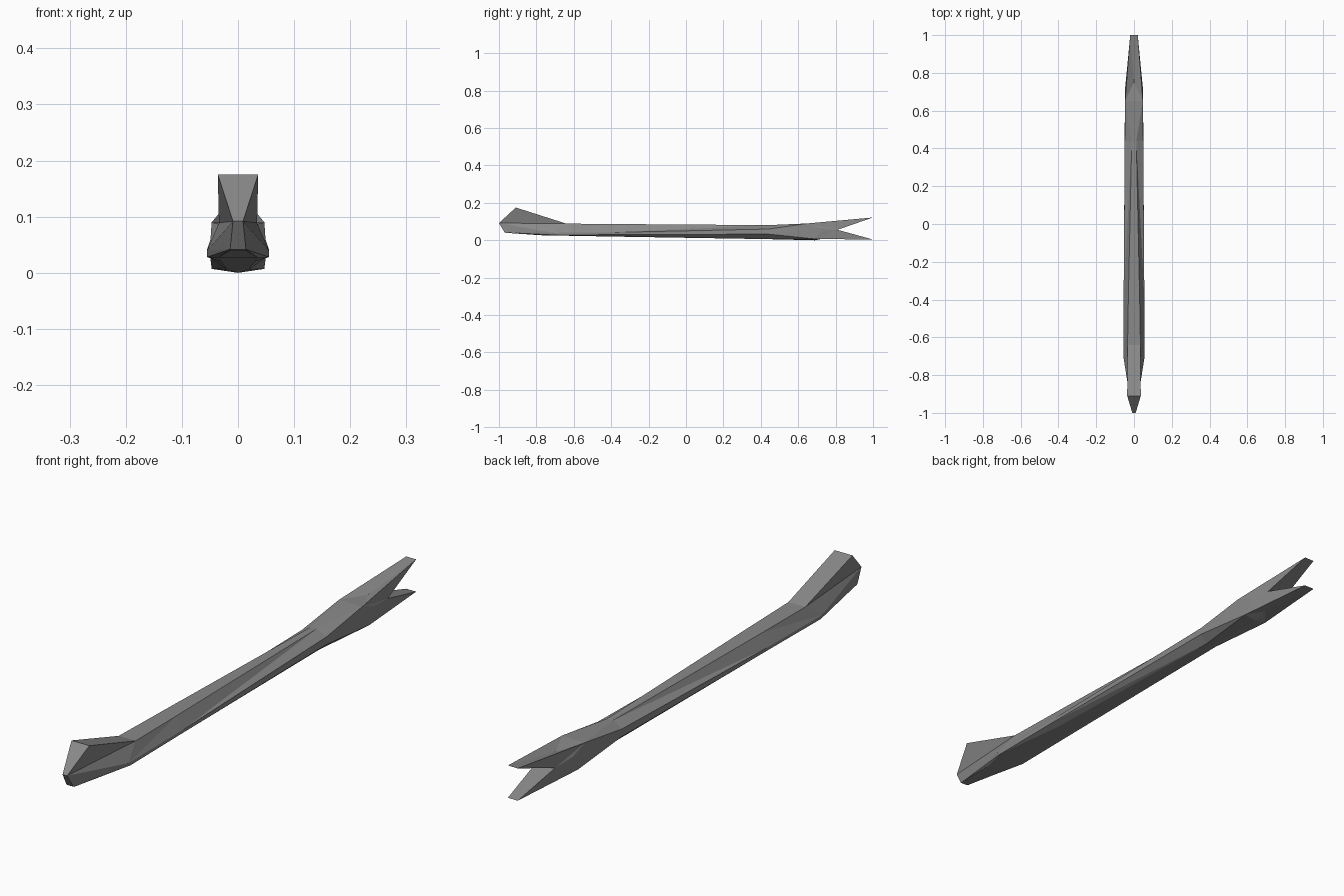
import bpy, bmesh

if "Cube" in bpy.data.objects:
    bpy.data.objects.remove(bpy.data.objects["Cube"])

bm = bmesh.new()

def face(*pts):
    vs = [bm.verts.new(p) for p in pts]
    bm.faces.new(vs)

# Half cross-sections (x, y, z): top edge, upper side, lower side, bottom edge
rings = [
    [(.036, -.91, .175), (.009, -1, .092), (.014, -.97, .042), (.014, -.965, .04)],
    [(.034, -.64, .089), (.055, -.71, .04), (.055, -.70, .028), (.035, -.78, .027)],
    [(.030, -.40, .087), (.055, -.40, .042), (.054, -.40, .03), (.03, -.40, .02)],
    [(.012, .44, .081), (.049, .44, .06), (.050, .44, .033), (.02, .44, .006)],
    [(.047, .65, .090), (.047, .72, .065), (.047, .72, .045), (.047, .69, .007)],
]

def centre(p, z=None):
    return (0, p[1], p[2] if z is None else z)

# Shaft: sides creased along fixed diagonals, then top and bottom strips
for a, b in zip(rings, rings[1:]):
    for i in range(3):
        if i < 2:
            face(a[i], b[i], a[i + 1])
            face(b[i], b[i + 1], a[i + 1])
        else:
            face(a[i], b[i], b[i + 1])
            face(a[i], b[i + 1], a[i + 1])
    face(centre(a[0]), centre(b[0]), b[0], a[0])
    face(a[3], b[3], centre(b[3], 0 if b is rings[-1] else None), centre(a[3]))

# Beak front
nose = rings[0]
for p, q in zip(nose, nose[1:]):
    face(centre(p), p, q, centre(q))

# Forked tail: two wedge prongs with a V facet on the outer side
T, S, L, B = rings[-1]
notch = (.038, .81, .056)
face(T, S, notch)
face(S, L, notch)
face(L, B, notch)
for root, tip, mid, base in (
    (T, (.02, 1, .122), (0, .75, .083), centre(T)),
    (B, (.02, 1, .004), (0, .75, .012), centre(B, 0)),
):
    face(base, mid, root)
    face(root, mid, tip)
    face(mid, centre(tip), tip)
    face(root, tip, notch)
    face(notch, tip, centre(tip), centre(notch))

bmesh.ops.remove_doubles(bm, verts=bm.verts[:], dist=.0005)

# Mirror the half and weld along the middle
geo = bmesh.ops.duplicate(bm, geom=bm.verts[:] + bm.edges[:] + bm.faces[:])["geom"]
for v in geo:
    if isinstance(v, bmesh.types.BMVert):
        v.co.x = -v.co.x
bmesh.ops.remove_doubles(bm, verts=bm.verts[:], dist=.0005)
bmesh.ops.recalc_face_normals(bm, faces=bm.faces[:])

mesh = bpy.data.meshes.new("forked_bar")
bm.to_mesh(mesh)
bm.free()
obj = bpy.data.objects.new("forked_bar", mesh)
bpy.context.collection.objects.link(obj)

# Dark iron colour
iron = bpy.data.materials.new("dark_iron")
iron.diffuse_color = (.25, .25, .25, 1)
iron.use_nodes = True
iron.node_tree.nodes["Principled BSDF"].inputs["Base Color"].default_value = iron.diffuse_color
mesh.materials.append(iron)
